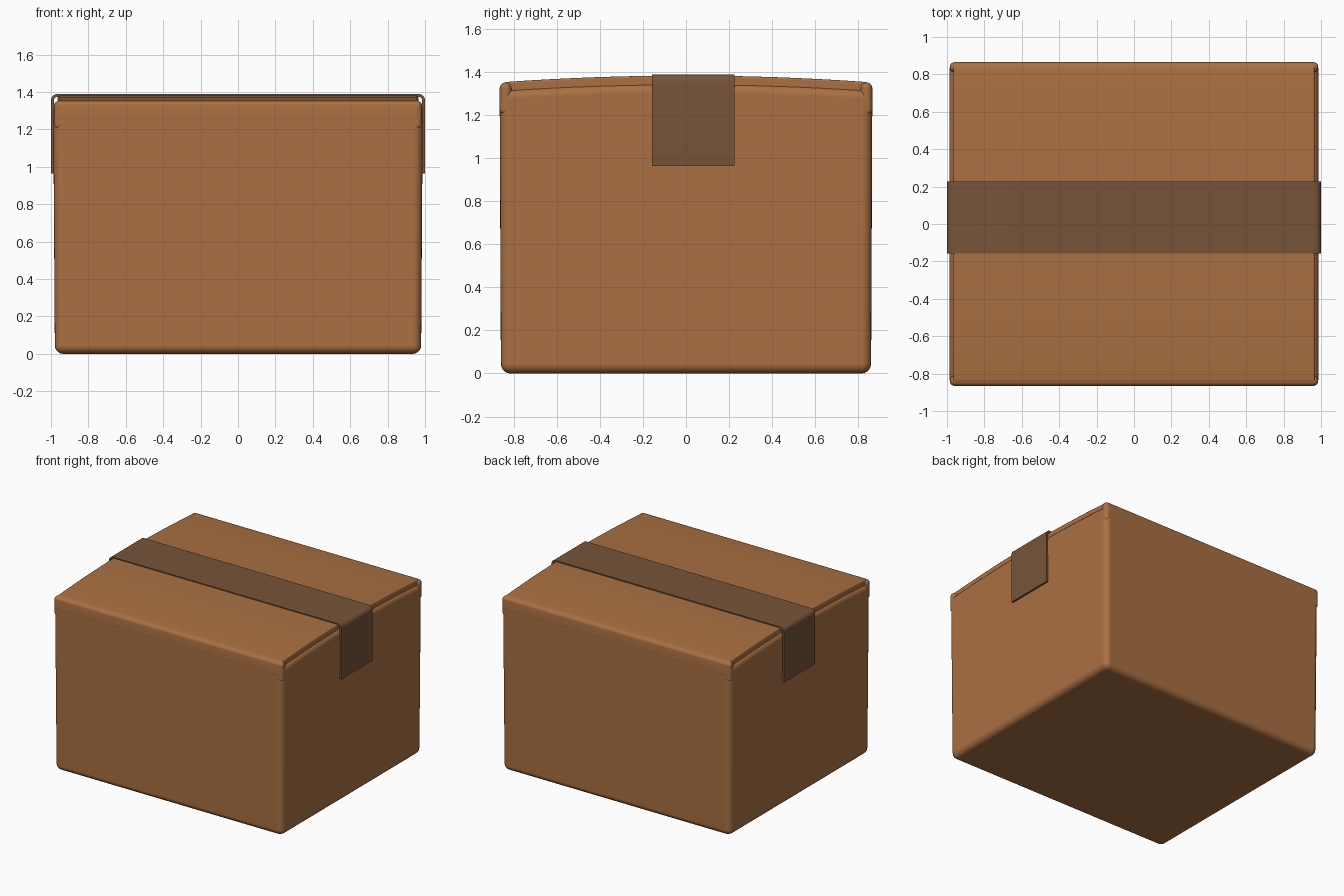
import bpy, bmesh, math

if "Cube" in bpy.data.objects:
    bpy.data.objects.remove(bpy.data.objects["Cube"])

def material(name, rgb):
    m = bpy.data.materials.new(name)
    m.diffuse_color = (*rgb, 1)
    m.use_nodes = True
    m.node_tree.nodes["Principled BSDF"].inputs["Base Color"].default_value = m.diffuse_color
    return m

CARD = material("cardboard brown", (0.40, 0.162, 0.055))
TAPE = material("tape dark brown", (0.185, 0.088, 0.040))

def prism(name, outline, lo, hi, axis, mat, bevel=0.0, segments=5, warp=None):
    """Extrude a closed outline (u, z) along 'x' or 'y' from lo to hi."""
    bm = bmesh.new()
    put = (lambda u, z, t: (t, u, z)) if axis == 'x' else (lambda u, z, t: (u, t, z))
    a = [bm.verts.new(put(u, z, lo)) for u, z in outline]
    b = [bm.verts.new(put(u, z, hi)) for u, z in outline]
    n = len(a)
    bm.faces.new(a)
    bm.faces.new(b[::-1])
    for i in range(n):
        j = (i + 1) % n
        bm.faces.new((a[i], b[i], b[j], a[j]))
    bmesh.ops.recalc_face_normals(bm, faces=bm.faces[:])
    if warp:
        for v in bm.verts:
            warp(v.co)
    me = bpy.data.meshes.new(name)
    bm.to_mesh(me)
    bm.free()
    me.materials.append(mat)
    for p in me.polygons:
        p.use_smooth = True
    ob = bpy.data.objects.new(name, me)
    bpy.context.collection.objects.link(ob)
    if bevel:
        mod = ob.modifiers.new("rounded edges", 'BEVEL')
        mod.width = bevel
        mod.segments = segments
        mod.limit_method = 'ANGLE'
        mod.angle_limit = math.radians(40)
        mod.harden_normals = True
    else:
        me.set_sharp_from_angle(angle=math.radians(35))
    return ob

def arch(half, edge, rise, n=16):
    """Gently bulging top line from +half to -half."""
    pts = []
    for i in range(n + 1):
        u = half * (1 - 2 * i / n)
        pts.append((u, edge + rise * (1 - (u / half) ** 2)))
    return pts

def taper(co):
    # walls lean out slightly toward the top
    k = min(co.z / 1.34, 1)
    co.x *= 0.979 + 0.009 * k
    co.y *= 0.860 + 0.006 * k

# Box body with bulging upper edge on the end walls
prism("box_body", [(-1, 0), (1, 0)] + arch(1, 1.318, 0.03), -1, 1, 'x',
      CARD, 0.045, 5, taper)

# Lid: curved flaps rolling over into the front and back walls
R, Y = 0.04, 0.867
corner = [(Y - R + R * math.cos(i * math.pi / 12), 1.315 + R * math.sin(i * math.pi / 12))
          for i in range(6)]
lid = ([(-Y, 1.25), (Y, 1.25)] + corner + arch(Y - R, 1.355, 0.029)
       + [(-u, z) for u, z in corner[::-1]])
prism("lid_flaps", lid, -0.966, 0.966, 'x', CARD, 0.010, 3)

# Folded rims that reach the corners beside the lid
for name, s in (("front_rim", -1), ("back_rim", 1)):
    rim = [(s * 0.81, 1.20), (s * 0.866, 1.20), (s * 0.866, 1.352), (s * 0.81, 1.352)]
    prism(name, rim, -0.985, 0.985, 'x', CARD, 0.027, 4)

# Tape folded over the top and down both ends
def tape_line(x, top, r):
    half = [(x, 0.965)] + [(x - r + r * math.cos(i * math.pi / 16),
                            top - r + r * math.sin(i * math.pi / 16)) for i in range(9)]
    return half + [(-u, z) for u, z in half[::-1]]

prism("tape", tape_line(1.0, 1.390, 0.035) + tape_line(0.984, 1.376, 0.022)[::-1],
      -0.158, 0.226, 'y', TAPE)
